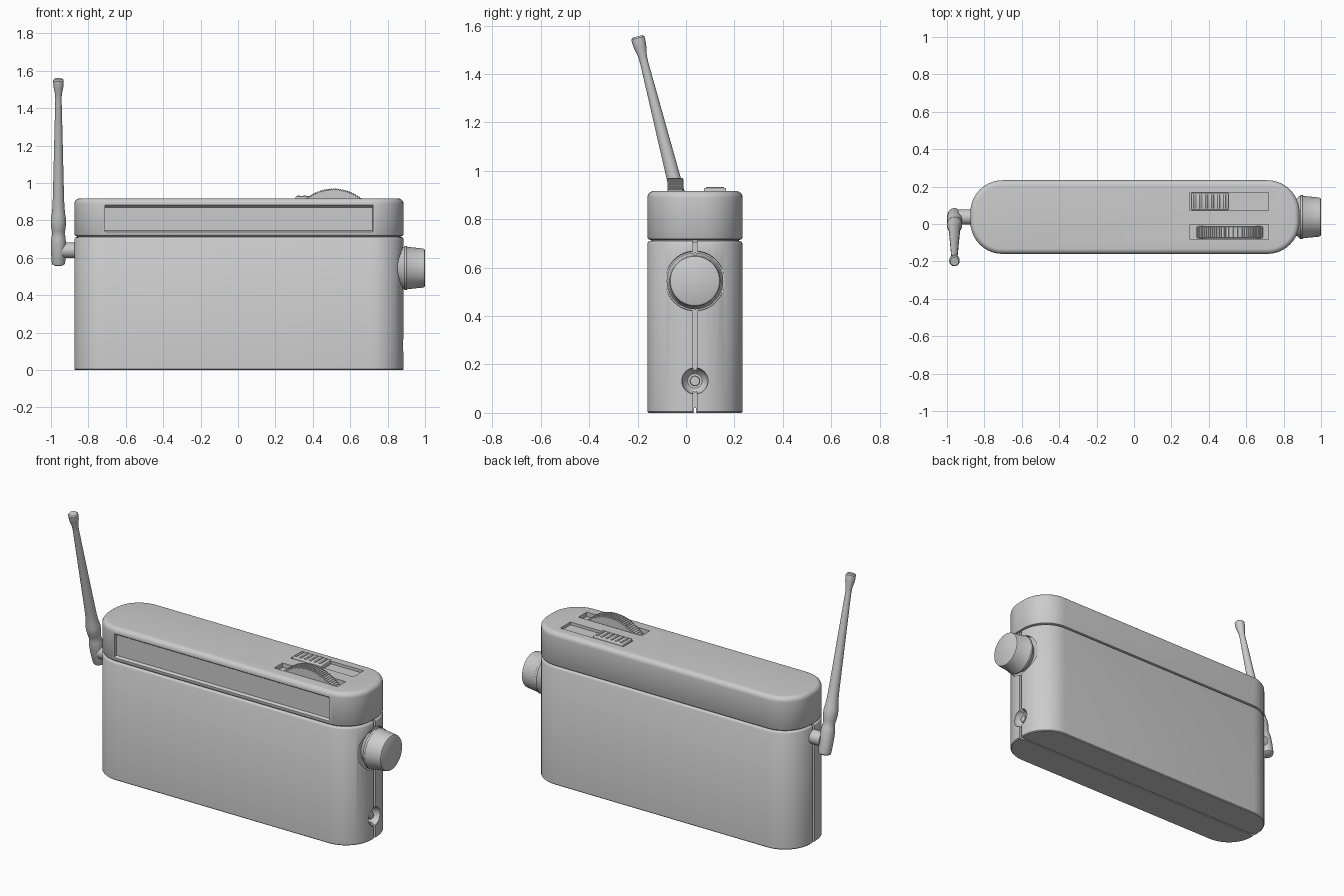
import bpy, bmesh
from math import sin, cos, pi, radians, atan
from mathutils import Matrix, Vector

if "Cube" in bpy.data.objects:
    bpy.data.objects.remove(bpy.data.objects["Cube"])

CY = 0.037                      # middle of the case in y
X0, X1, HW, R = -0.875, 0.885, 0.197, 0.172


def finish(name, bm, matrix=None, angle=35):
    if matrix:
        bm.transform(matrix)
    bmesh.ops.recalc_face_normals(bm, faces=bm.faces)
    me = bpy.data.meshes.new(name)
    bm.to_mesh(me)
    bm.free()
    ob = bpy.data.objects.new(name, me)
    bpy.context.collection.objects.link(ob)
    smooth(ob, angle)
    return ob


def smooth(ob, angle=35):
    bpy.ops.object.select_all(action='DESELECT')
    ob.select_set(True)
    bpy.context.view_layer.objects.active = ob
    bpy.ops.object.shade_smooth_by_angle(angle=radians(angle))


def loft(name, rings, matrix=None, angle=35):
    """Skin equal-length closed rings and cap both ends."""
    bm = bmesh.new()
    vs = [[bm.verts.new(p) for p in ring] for ring in rings]
    n = len(vs[0])
    for a, b in zip(vs, vs[1:]):
        for i in range(n):
            j = (i + 1) % n
            bm.faces.new((a[i], a[j], b[j], b[i]))
    bm.faces.new(vs[0][::-1])
    bm.faces.new(vs[-1])
    return finish(name, bm, matrix, angle)


def lathe(name, profile, matrix, n=40):
    """Profile of (radius, height) turned about local z."""
    return loft(name, [[(r * cos(2 * pi * i / n), r * sin(2 * pi * i / n), h)
                        for i in range(n)] for r, h in profile], matrix)


def plan(inset, z, seg=10):
    """Rounded plan outline of the case."""
    r, pts = R - inset, []
    for k, (x, y) in enumerate([(X1 - R, CY + HW - R), (X0 + R, CY + HW - R),
                                (X0 + R, CY - HW + R), (X1 - R, CY - HW + R)]):
        for i in range(seg + 1):
            a = pi / 2 * (k + i / seg)
            pts.append((x + r * cos(a), y + r * sin(a), z))
    return pts


def box(name, lo, hi, bevel=0.0):
    bm = bmesh.new()
    lo, hi = Vector(lo), Vector(hi)
    bmesh.ops.create_cube(bm, size=1, matrix=Matrix.Translation((lo + hi) / 2)
                          @ Matrix.Diagonal((*(hi - lo), 1)))
    if bevel:
        bmesh.ops.bevel(bm, geom=bm.edges[:], offset=bevel, segments=3,
                        profile=0.5, affect='EDGES')
    return finish(name, bm)


def carve(ob, cutters):
    for c in cutters:
        c.hide_render = True
        m = ob.modifiers.new('cut', 'BOOLEAN')
        m.operation, m.solver, m.object = 'DIFFERENCE', 'EXACT', c
        bpy.context.view_layer.objects.active = ob
        bpy.ops.object.modifier_apply(modifier=m.name)
        bpy.data.objects.remove(c)
    smooth(ob)


def along_x(x, y, z):
    return Matrix.Translation((x, y, z)) @ Matrix.Rotation(pi / 2, 4, 'Y')


# lower case with a seam round its ends and underside, knob dish and jack cup
case = loft('case_body', [plan(0.005, 0), plan(0, 0.005), plan(0, 0.700),
                          plan(0.004, 0.707), plan(0.012, 0.711)])
g = 0.009
carve(case, [
    box('seam_right', (0.85, CY - g, -0.1), (1, CY + g, 0.8)),
    box('seam_left', (-1, CY - g, -0.1), (-0.85, CY + g, 0.8)),
    box('seam_bottom', (-0.95, CY - 0.004, -0.1), (0.95, CY + 0.004, 0.02)),
    lathe('knob_dish', [(0.122, 0), (0.128, 0.1)], along_x(0.855, CY, 0.545)),
    lathe('jack_cup', [(0.03, -0.05), (0.045, -0.035), (0.054, -0.01), (0.058, 0.1)],
          along_x(X1, CY, 0.132)),
])

# recessed joint between case and lid
loft('joint_band', [plan(0.015, 0.705), plan(0.015, 0.722)])

# lid with front dial window and two control slots
b = 0.028
top = [plan(b * (1 - cos(i * pi / 12)), 0.917 - b + b * sin(i * pi / 12)) for i in range(7)]
lid = loft('lid', [plan(0.012, 0.715), plan(0.004, 0.718), plan(0, 0.725)] + top)
bm = bmesh.new()
wx0, wx1, wz0, wz1, yf = -0.71, 0.72, 0.73, 0.885, CY - HW
window = loft('window_cut', [
    [(wx0 - 0.005, yf - 0.02, wz0), (wx1 + 0.005, yf - 0.02, wz0),
     (wx1 + 0.005, yf - 0.02, wz1 + 0.01), (wx0 - 0.005, yf - 0.02, wz1 + 0.01)],
    [(wx0, yf + 0.018, wz0 + 0.015), (wx1, yf + 0.018, wz0 + 0.015),
     (wx1, yf + 0.018, wz1 - 0.015), (wx0, yf + 0.018, wz1 - 0.015)]])
bm.free()
carve(lid, [window,
            box('wheel_slot', (0.30, -0.083, 0.89), (0.72, -0.004, 1)),
            box('slider_slot', (0.30, 0.072, 0.90), (0.72, 0.168, 1))])

# tuning wheel: only the exposed arc, with a notched rim
wr, arc = 0.235, []
for i in range(-17, 18):
    for da, dr in ((-0.4, 0), (0.25, 0), (0.32, -0.005), (0.53, -0.005)):
        a = radians(3 * (i + da))
        arc.append(((wr + dr) * sin(a), (wr + dr) * cos(a)))
loft('tuning_wheel', [[(0.512 + x * s, y, 0.735 + z * s) for x, z in arc]
                      for y, s in ((-0.077, 0.985), (-0.073, 1), (-0.015, 1), (-0.011, 0.985))])

# ribbed slide switch
box('slide_switch', (0.308, 0.074, 0.89), (0.505, 0.166, 0.929), 0.006)
for i in range(6):
    x = 0.325 + i * 0.032
    box('switch_rib', (x - 0.006, 0.082, 0.92), (x + 0.006, 0.158, 0.933), 0.002)

# side knob and jack pin
lathe('side_knob', [(0.08, 0.845), (0.10, 0.87), (0.117, 0.89), (0.117, 0.902),
                    (0.113, 0.907), (0.105, 0.985), (0.102, 0.996), (0.095, 1.0)],
      along_x(0, CY, 0.545), 48)
lathe('jack_pin', [(0.022, -0.055), (0.022, -0.022), (0.019, -0.018)],
      along_x(X1, CY, 0.132), 24)

# antenna hinge peg and tilted rod
lathe('antenna_peg', [(0.041, -0.94), (0.041, -0.85)], along_x(0, CY, 0.64), 28)
rod = [(0.022, -0.082), (0.034, -0.076), (0.037, -0.06), (0.040, 0.0), (0.040, 0.045),
       (0.037, 0.075), (0.033, 0.092), (0.037, 0.115), (0.041, 0.145), (0.041, 0.17),
       (0.036, 0.2), (0.032, 0.24), (0.030, 0.29), (0.017, 0.83), (0.018, 0.86),
       (0.026, 0.9), (0.028, 0.92), (0.028, 0.938), (0.022, 0.945)]
lathe('antenna', rod, Matrix.Translation((-0.96, 0.033, 0.64))
      @ Matrix.Rotation(atan(0.255), 4, 'X'), 28)
